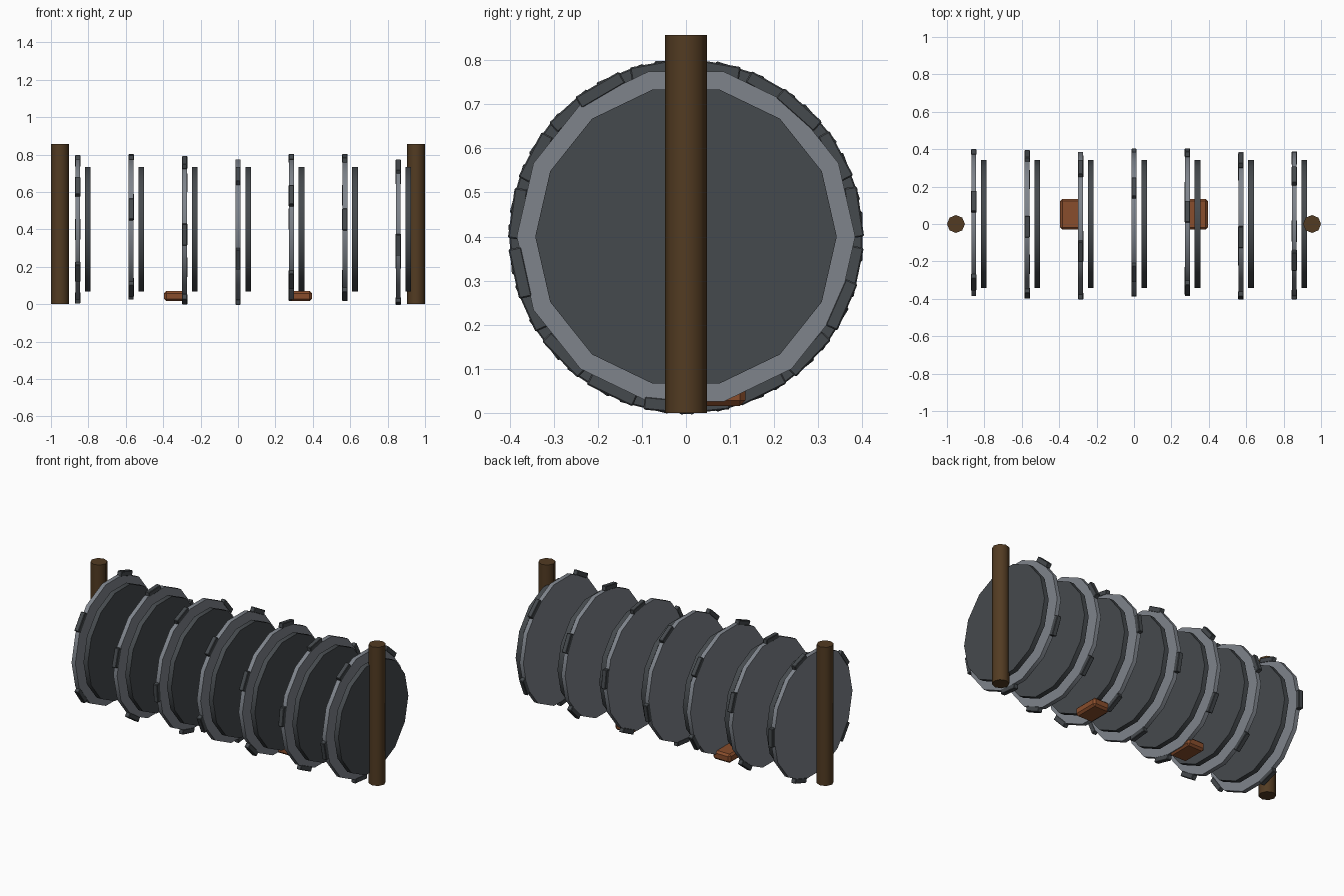
import bpy
import math
from mathutils import Matrix, Vector

if "Cube" in bpy.data.objects:
    bpy.data.objects.remove(bpy.data.objects["Cube"])


def make_material(name, rgb):
    mat = bpy.data.materials.new(name)
    mat.use_nodes = True
    mat.diffuse_color = (*rgb, 1)
    mat.node_tree.nodes["Principled BSDF"].inputs["Base Color"].default_value = (*rgb, 1)
    return mat


STEEL = make_material("light steel", (0.21, 0.23, 0.26))
IRON = make_material("dark iron", (0.06, 0.068, 0.075))
WOOD = make_material("dark wood", (0.085, 0.044, 0.016))
COPPER = make_material("copper brown", (0.25, 0.075, 0.025))

CENTER_Z = 0.4
RING_COUNT = 7
RING_STEP = 2 / RING_COUNT
LUG_COUNT = 5


def cylinder(name, radius, depth, sides, location, mat, along_x=False, angle=30):
    turn = (0, math.pi / 2, 0) if along_x else (0, 0, 0)
    if along_x:  # a corner points along y
        turn = (math.pi / 2, 0, math.pi / 2)
    bpy.ops.mesh.primitive_cylinder_add(vertices=sides, radius=radius, depth=depth,
                                        location=location, rotation=turn)
    obj = bpy.context.object
    obj.name = name
    if along_x:  # the primitive starts with a corner at its local +y
        obj.rotation_euler.rotate_axis("Z", math.pi / 2)
    obj.data.materials.append(mat)
    bpy.ops.object.shade_smooth_by_angle(angle=math.radians(angle))
    return obj


def block(name, size, matrix, mat, bevel):
    bpy.ops.mesh.primitive_cube_add(size=1)
    obj = bpy.context.object
    obj.name = name
    obj.data.transform(Matrix.Diagonal((*size, 1)))
    obj.matrix_world = matrix
    obj.data.materials.append(mat)
    mod = obj.modifiers.new("bevel", "BEVEL")
    mod.width = bevel
    mod.segments = 1
    return obj


# Row of plates: steel rim, iron inner disc and lugs, each turned a bit further
for i in range(RING_COUNT):
    x = (i - (RING_COUNT - 1) / 2) * RING_STEP
    cylinder(f"rim_{i}", 0.384, 0.026, 14, (x, 0, CENTER_Z), STEEL, True)
    cylinder(f"inner_disc_{i}", 0.342, 0.03, 14, (x + 0.054, 0, CENTER_Z), IRON, True)
    for k in range(LUG_COUNT):
        angle = 0.35 * i + k * math.tau / LUG_COUNT
        place = (Matrix.Translation((x, 0, CENTER_Z))
                 @ Matrix.Rotation(angle, 4, "X")
                 @ Matrix.Translation((0, 0.385, 0)))
        block(f"lug_{i}_{k}", (0.029, 0.03, 0.115), place, IRON, 0.003)

# End posts and the small feet under the row
for side, label in ((-1, "right"), (1, "left")):
    cylinder(f"post_{label}", 0.048, 0.857, 8, (0.952 * side, 0, 0.4285), WOOD, angle=50)
    block(f"foot_{label}", (0.12, 0.165, 0.054),
          Matrix.Translation(Vector((0.335 * side, 0.052, 0.043))), COPPER, 0.012)
